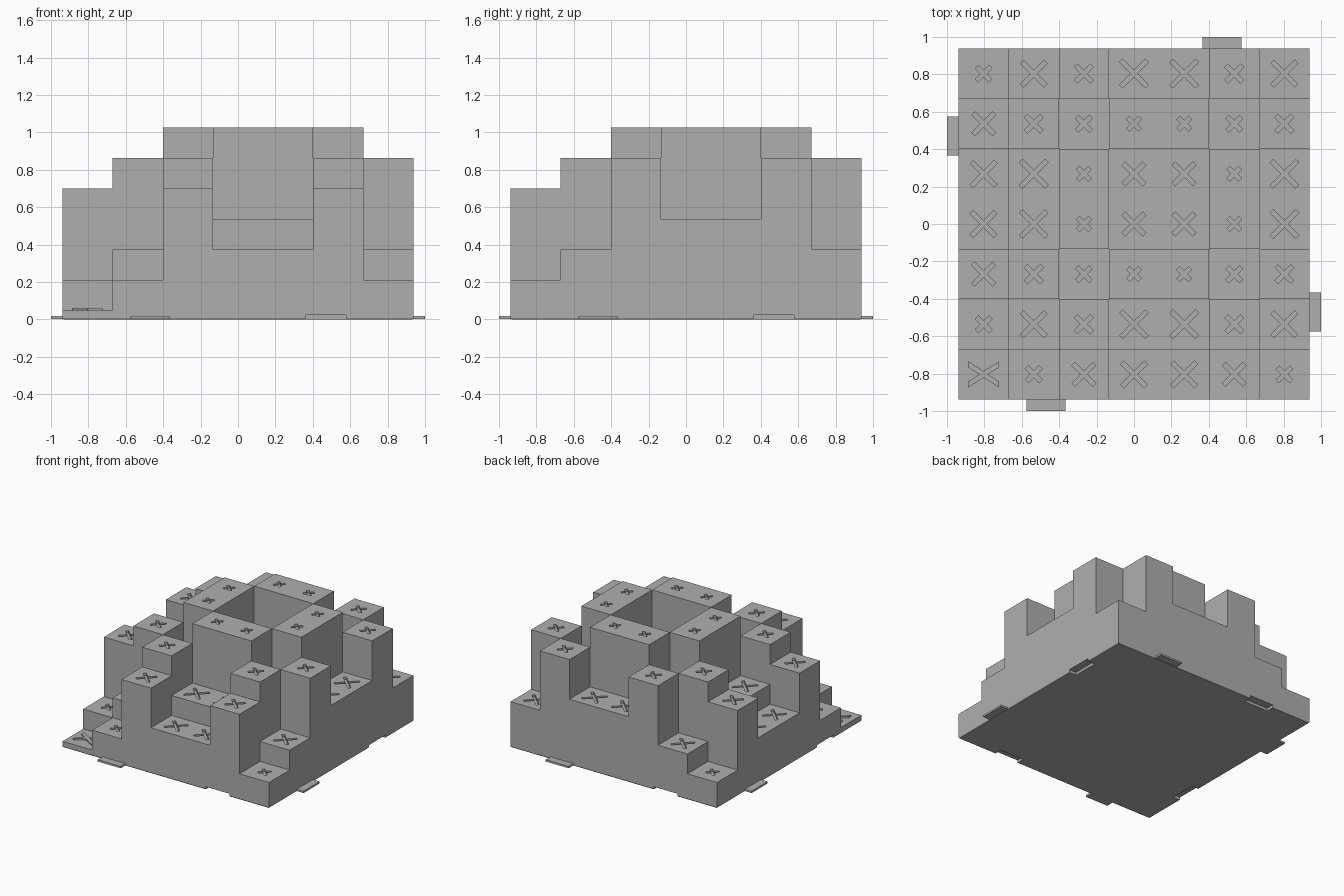
import bpy
import bmesh
from math import cos, sin, pi, sqrt
from mathutils import Matrix, Vector

if "Cube" in bpy.data.objects:
    bpy.data.objects.remove(bpy.data.objects["Cube"], do_unlink=True)

N = 7                      # cells per side
HALF = 0.938               # half width of the body
CELL = 2 * HALF / N
SLAB_TOP = 0.03
GROOVE_DEPTH = 0.02
GROOVE_HALF = 0.012

grey = bpy.data.materials.new("plain_grey")
grey.use_nodes = True
grey.diffuse_color = (0.43, 0.43, 0.43, 1)
grey.node_tree.nodes["Principled BSDF"].inputs["Base Color"].default_value = grey.diffuse_color


def finish(bm, name):
    mesh = bpy.data.meshes.new(name)
    bm.to_mesh(mesh)
    bm.free()
    mesh.materials.append(grey)
    obj = bpy.data.objects.new(name, mesh)
    bpy.context.collection.objects.link(obj)
    return obj


def add_box(bm, low, high, turn=0):
    low, high = Vector(low), Vector(high)
    matrix = (Matrix.Rotation(turn, 4, 'Z') @ Matrix.Translation((low + high) / 2)
              @ Matrix.Diagonal((*(high - low), 1)))
    return bmesh.ops.create_cube(bm, size=1, matrix=matrix)["verts"]


def cell_centre(i, j):
    return Vector(((i + 0.5) * CELL - HALF, (j + 0.5) * CELL - HALF, 0))


def level(i, j):
    return (i * i + j * j) % N


def height(i, j):
    if 0 <= i < N and 0 <= j < N:
        return 0.048 + 0.163 * level(i, j)
    return SLAB_TOP


def cross_outline(extent):
    """Diagonal cross, counter-clockwise."""
    w = GROOVE_HALF
    length = extent * sqrt(2) - w
    points = []
    for k in range(4):
        turn = Matrix.Rotation(pi / 4 + k * pi / 2, 3, 'Z')
        points += [turn @ Vector(p) for p in ((length, -w, 0), (length, w, 0), (w, w, 0))]
    return points


def closed_loop(bm, points):
    verts = [bm.verts.new(p) for p in points]
    edges = [bm.edges.new((verts[k - 1], verts[k])) for k in range(len(verts))]
    return verts, edges


# Stepped body: a grooved top for each cell and walls down to lower neighbours
mark_extent = [0, 0.045, 0.072, 0.077, 0.064, 0.051, 0.04]
bm = bmesh.new()
for i in range(N):
    for j in range(N):
        top = cell_centre(i, j) + Vector((0, 0, height(i, j)))
        h = CELL / 2
        square = [top + Vector(p) for p in ((-h, -h, 0), (h, -h, 0), (h, h, 0), (-h, h, 0))]
        if level(i, j) == 0:
            bm.faces.new([bm.verts.new(p) for p in square])
        else:
            outline = [top + p for p in cross_outline(mark_extent[level(i, j)])]
            rim, rim_edges = closed_loop(bm, outline)
            outer, outer_edges = closed_loop(bm, square)
            fill = bmesh.ops.triangle_fill(bm, edges=rim_edges + outer_edges,
                                           normal=(0, 0, 1), use_beauty=True)
            for f in fill["geom"]:
                if isinstance(f, bmesh.types.BMFace):
                    f.normal_update()
                    if f.normal.z < 0:
                        f.normal_flip()
            floor = [bm.verts.new(p - Vector((0, 0, GROOVE_DEPTH))) for p in outline]
            bm.faces.new(floor)
            for k in range(len(rim)):
                bm.faces.new((rim[k - 1], rim[k], floor[k], floor[k - 1]))
        for dx, dy in ((1, 0), (0, 1), (-1, 0), (0, -1)):
            low = height(i + dx, j + dy)
            if low < top.z - 0.001:
                out, side = Vector((dx, dy, 0)) * h, Vector((-dy, dx, 0)) * h
                foot = cell_centre(i, j) + out
                corners = ((-side, low), (side, low), (side, top.z), (-side, top.z))
                bm.faces.new([bm.verts.new(foot + s + Vector((0, 0, z))) for s, z in corners])
bmesh.ops.remove_doubles(bm, verts=bm.verts, dist=0.0001)
finish(bm, "stepped_body")

# Base slab with a slightly chamfered foot
bm = bmesh.new()
add_box(bm, (-HALF, -HALF, 0.008), (HALF, HALF, SLAB_TOP))
bm.normal_update()
bottom = min(bm.faces, key=lambda f: f.calc_center_median().z)
bmesh.ops.inset_region(bm, faces=[bottom], thickness=0.006)
for v in bottom.verts:
    v.co.z = 0
slab = finish(bm, "base_slab")

# Slots under each side that receive a neighbouring tab
bm = bmesh.new()
for k in range(4):
    add_box(bm, (0.36, -1, -0.05), (0.578, -HALF + 0.066, 0.023), k * pi / 2)
cutter = finish(bm, "slot_cutter")
cutter.hide_render = True
cutter.hide_viewport = True
cutter.display_type = 'WIRE'
cut = slab.modifiers.new("slots", 'BOOLEAN')
cut.operation = 'DIFFERENCE'
cut.solver = 'EXACT'
cut.object = cutter

# Connecting tabs, one on each side
for k, side in enumerate(("front", "left", "back", "right")):
    bm = bmesh.new()
    add_box(bm, (-0.576, -1, 0.003), (-0.367, -HALF + 0.006, 0.018), k * pi / 2)
    finish(bm, side + "_tab")

# Raised bow-shaped mark on the lowest corner cell
right_half = [(0, -0.018), (0.083, -0.07), (0.083, -0.037), (0.022, 0),
              (0.083, 0.037), (0.083, 0.07), (0, 0.018)]
left_half = [(-x, y) for x, y in reversed(right_half[1:-1])]
bm = bmesh.new()
origin = cell_centre(0, 0) + Vector((0, 0, height(0, 0)))
face = bm.faces.new([bm.verts.new(origin + Vector((x, y, 0))) for x, y in right_half + left_half])
raised = bmesh.ops.extrude_face_region(bm, geom=[face])["geom"]
bmesh.ops.translate(bm, vec=(0, 0, 0.012),
                    verts=[v for v in raised if isinstance(v, bmesh.types.BMVert)])
bmesh.ops.recalc_face_normals(bm, faces=bm.faces)
finish(bm, "raised_corner_mark")
